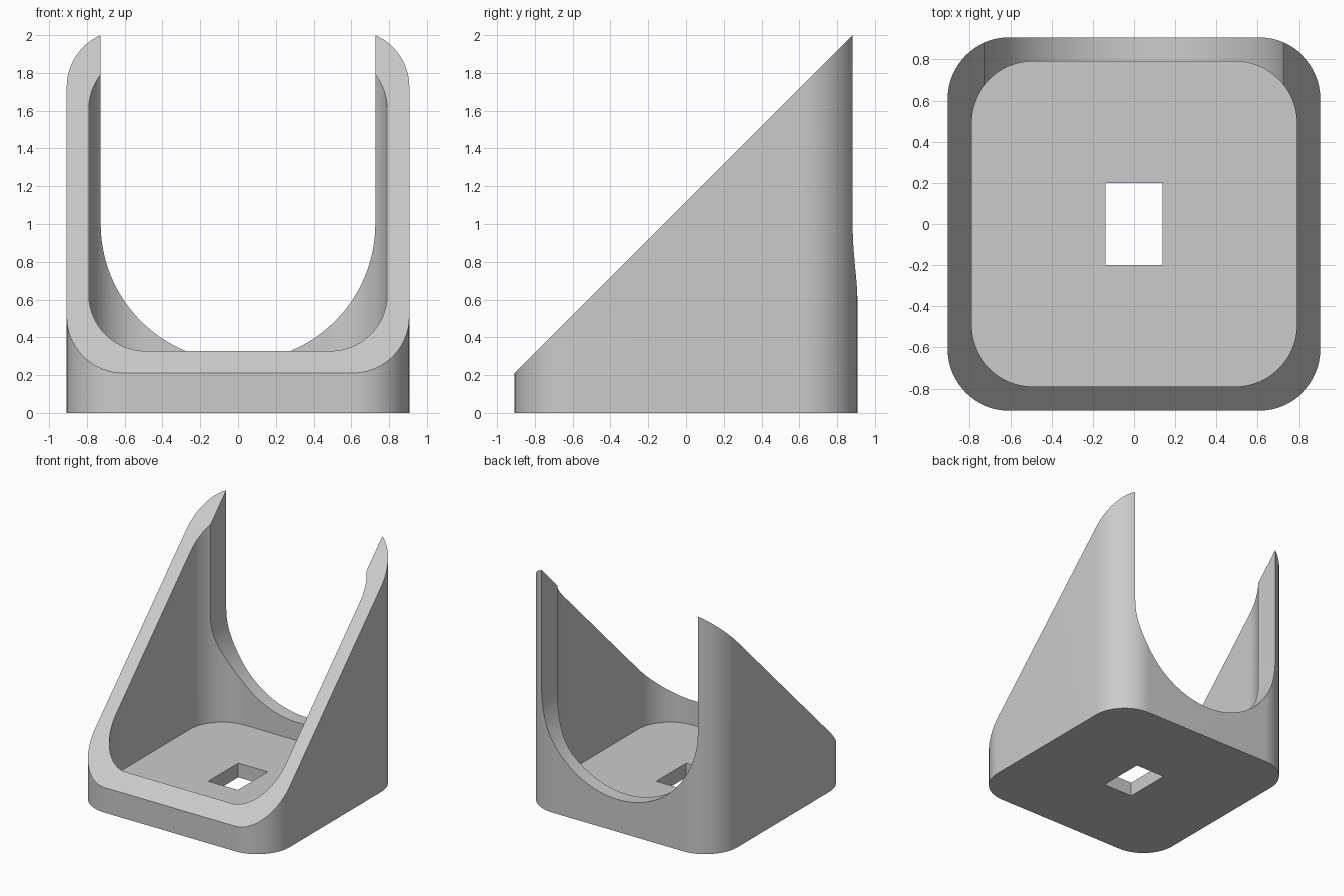
import bpy, bmesh
from math import sin, cos, pi, radians
from mathutils import Matrix, Vector

if "Cube" in bpy.data.objects:
    bpy.data.objects.remove(bpy.data.objects["Cube"])

HALF, INNER, RADIUS = 0.907, 0.79, 0.3   # outer and inner half widths, corner radius
FLOOR = 0.12
NOTCH_R, NOTCH_Z = 0.727, 1.0
SLOPE_Z = 1.118                          # rim height at the middle
STEPS = 24

grey = bpy.data.materials.new("grey")
grey.use_nodes = True
grey.diffuse_color = (0.6, 0.6, 0.6, 1)
grey.node_tree.nodes["Principled BSDF"].inputs["Base Color"].default_value = (0.6, 0.6, 0.6, 1)


def rounded_square(half, r):
    c = half - r
    pts = []
    for q, (sx, sy) in enumerate([(1, 1), (-1, 1), (-1, -1), (1, -1)]):
        for i in range(STEPS + 1):
            a = (q + i / STEPS) * pi / 2
            pts.append((sx * c + r * cos(a), sy * c + r * sin(a)))
    return pts


def prism(name, outline, low, high, matrix=Matrix()):
    """Extrude a flat outline from low to high, then place it."""
    bm = bmesh.new()
    face = bm.faces.new([bm.verts.new((x, y, low)) for x, y in outline])
    top = bmesh.ops.extrude_face_region(bm, geom=[face])["geom"]
    bmesh.ops.translate(bm, vec=(0, 0, high - low),
                        verts=[v for v in top if isinstance(v, bmesh.types.BMVert)])
    bm.transform(matrix)
    bmesh.ops.recalc_face_normals(bm, faces=bm.faces)
    mesh = bpy.data.meshes.new(name)
    bm.to_mesh(mesh)
    bm.free()
    mesh.materials.append(grey)
    obj = bpy.data.objects.new(name, mesh)
    bpy.context.collection.objects.link(obj)
    return obj


# Outer block, sliced along the sloping rim
holder = prism("sloped_holder", rounded_square(HALF, RADIUS), 0, 2.3)
bm = bmesh.new()
bm.from_mesh(holder.data)
cut = bmesh.ops.bisect_plane(bm, geom=bm.verts[:] + bm.edges[:] + bm.faces[:],
                             plane_co=(0, 0, SLOPE_Z), plane_no=Vector((0, -1, 1)),
                             clear_outer=True)
bmesh.ops.contextual_create(bm, geom=[e for e in cut["geom_cut"] if isinstance(e, bmesh.types.BMEdge)])
bmesh.ops.recalc_face_normals(bm, faces=bm.faces)
bm.to_mesh(holder.data)
bm.free()

# Cutters: cavity, floor slot and the round-bottomed back notch
slot = [(-0.138, -0.2), (0.138, -0.2), (0.138, 0.2), (-0.138, 0.2)]
arch = [(NOTCH_R * cos(a), NOTCH_Z + NOTCH_R * sin(a))
        for a in (pi + pi * i / 64 for i in range(65))]
arch += [(NOTCH_R, 2.6), (-NOTCH_R, 2.6)]
cutters = [
    prism("cavity_cutter", rounded_square(INNER, RADIUS), FLOOR, 2.6),
    prism("slot_cutter", slot, -0.2, 0.5),
    prism("notch_cutter", arch, -1.3, -0.45, Matrix.Rotation(radians(90), 4, "X")),
]

bpy.ops.object.select_all(action="DESELECT")
bpy.context.view_layer.objects.active = holder
holder.select_set(True)
for cutter in cutters:
    mod = holder.modifiers.new(cutter.name, "BOOLEAN")
    mod.operation, mod.solver, mod.object = "DIFFERENCE", "EXACT", cutter
    bpy.ops.object.modifier_apply(modifier=mod.name)
    bpy.data.objects.remove(cutter)

bpy.ops.object.shade_smooth_by_angle(angle=radians(30))
